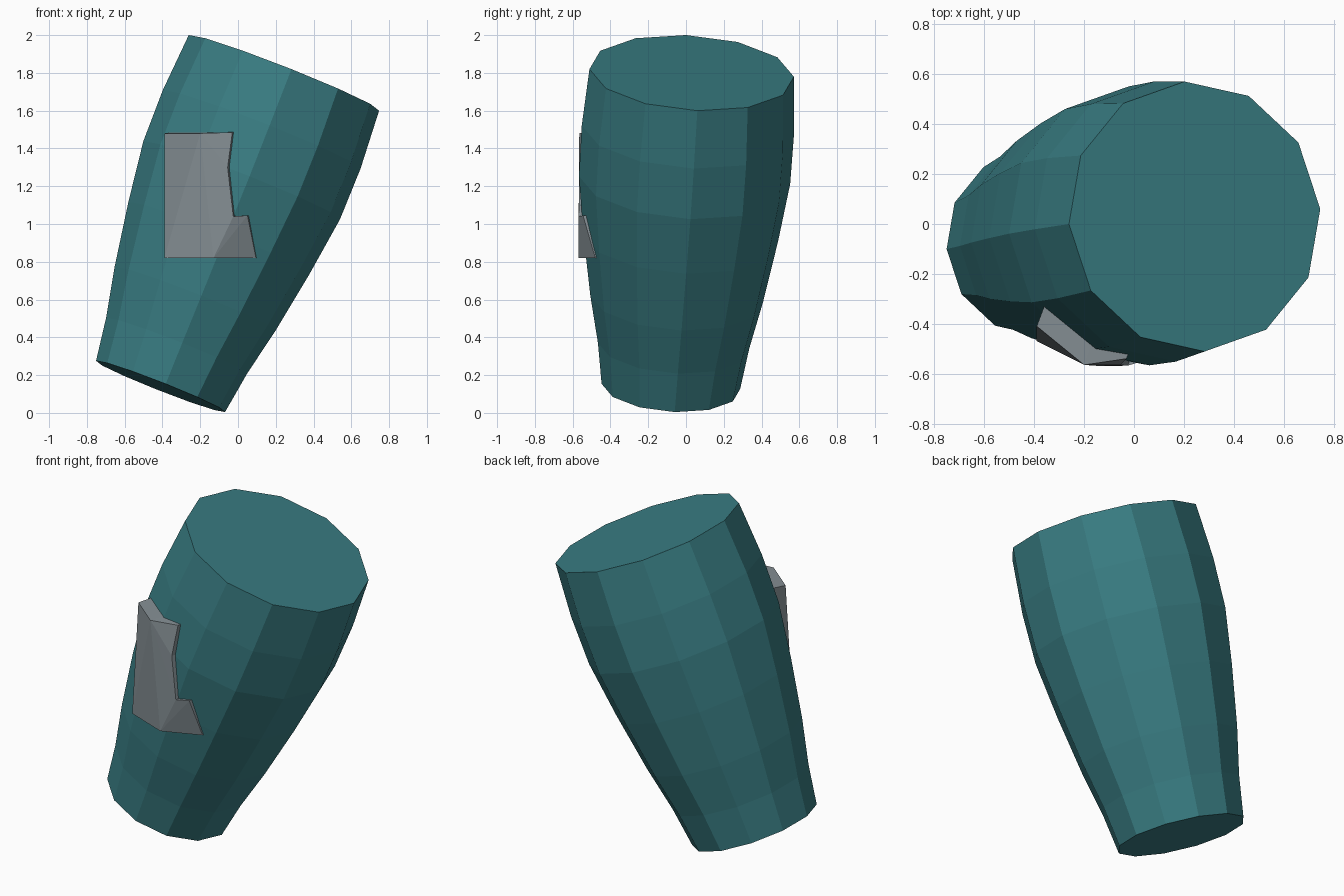
import bpy, bmesh, math
from mathutils import Vector

if "Cube" in bpy.data.objects:
    bpy.data.objects.remove(bpy.data.objects["Cube"])


def material(name, rgb):
    m = bpy.data.materials.new(name)
    m.diffuse_color = (*rgb, 1)
    m.use_nodes = True
    m.node_tree.nodes["Principled BSDF"].inputs["Base Color"].default_value = m.diffuse_color
    return m


def make_object(name, bm, mat):
    bmesh.ops.recalc_face_normals(bm, faces=bm.faces)
    mesh = bpy.data.meshes.new(name)
    bm.to_mesh(mesh)
    bm.free()
    mesh.materials.append(mat)
    obj = bpy.data.objects.new(name, mesh)
    bpy.context.collection.objects.link(obj)
    return obj


teal = material("teal", (0.041, 0.205, 0.227))
grey = material("grey", (0.235, 0.275, 0.297))

# Tapered twelve-sided body: rings stacked along a leaning axis
base = Vector((-0.41, -0.08, 0.14))
tip = Vector((0.243, 0.03, 1.80))
axis = (tip - base).normalized()
side = Vector((0.502, 0.03, -0.2))
side = (side - axis * side.dot(axis)).normalized()
other = axis.cross(side)
SIDES = 12
profile = [(0, 0.368), (0.13, 0.402), (0.28, 0.459), (0.474, 0.517),
           (0.658, 0.561), (0.82, 0.564), (1, 0.543)]

bm = bmesh.new()
rings = []
for t, r in profile:
    c = base.lerp(tip, t)
    angles = [2 * math.pi * i / SIDES for i in range(SIDES)]
    rings.append([bm.verts.new(c + r * (side * math.cos(a) + other * math.sin(a)))
                  for a in angles])
for low, high in zip(rings, rings[1:]):
    for i in range(SIDES):
        j = (i + 1) % SIDES
        bm.faces.new((low[i], low[j], high[j], high[i]))
bm.faces.new(rings[0][::-1])
bm.faces.new(rings[-1])
make_object("tapered_body", bm, teal)

# Faceted L-shaped plate wrapped on the front of the body
outline = [(-0.39, -0.41, 1.48), (-0.20, -0.565, 1.48), (-0.03, -0.54, 1.485),
           (-0.055, -0.565, 1.30), (-0.025, -0.568, 1.04), (0.05, -0.545, 1.045),
           (0.095, -0.48, 0.82), (-0.13, -0.57, 0.82), (-0.39, -0.47, 0.82)]
facets = [(0, 8, 1), (8, 7, 1), (1, 7, 4), (1, 4, 3), (1, 3, 2), (7, 5, 4), (7, 6, 5)]
inward = Vector((0.03, 0.08, 0.005))

bm = bmesh.new()
front = [bm.verts.new(p) for p in outline]
back = [bm.verts.new(Vector(p) + inward) for p in outline]
for f in facets:
    bm.faces.new([front[i] for i in f])
    bm.faces.new([back[i] for i in reversed(f)])
for i in range(len(outline)):
    j = (i + 1) % len(outline)
    bm.faces.new((front[i], front[j], back[j], back[i]))
make_object("front_plate", bm, grey)
